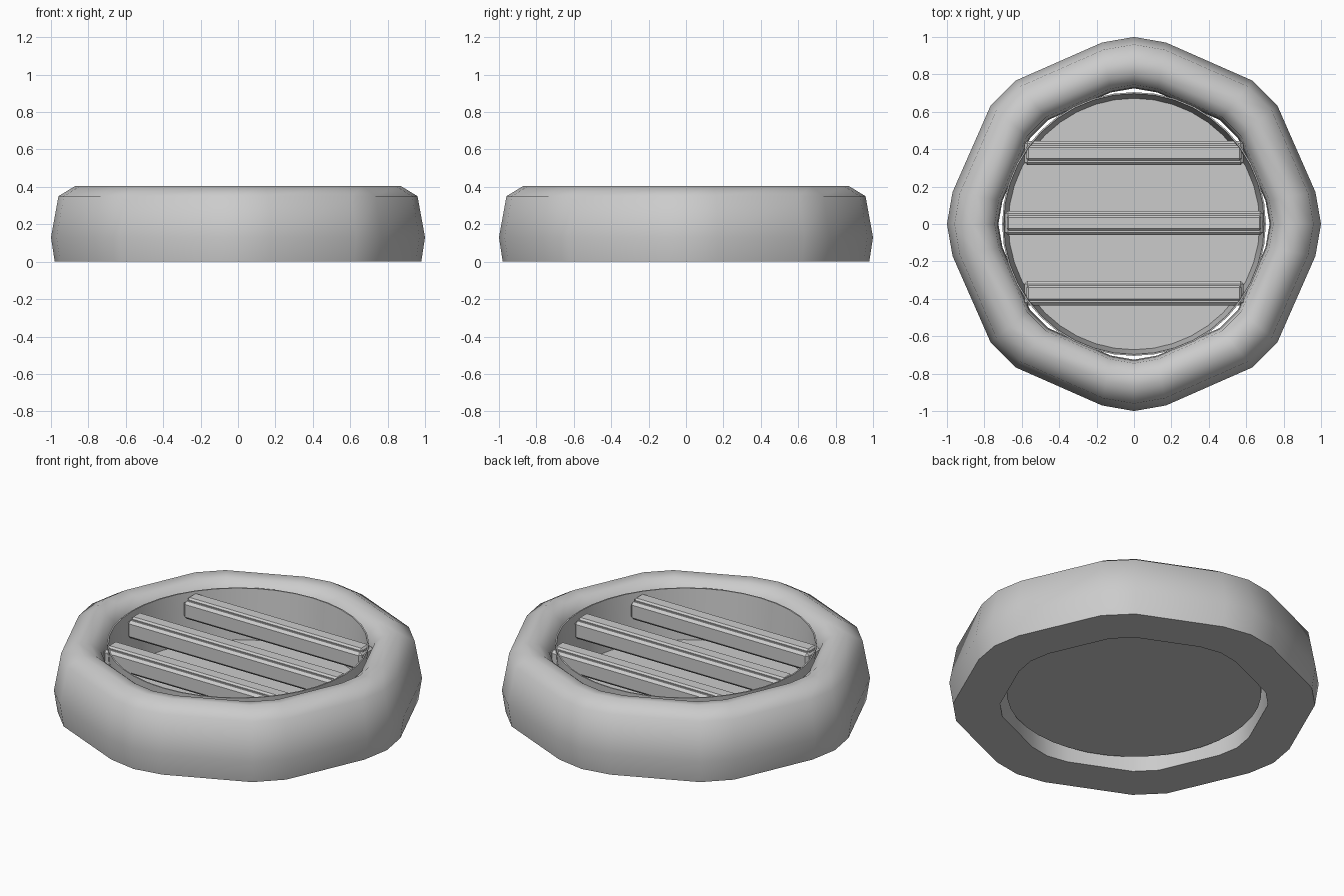
import bpy, bmesh, math

if "Cube" in bpy.data.objects:
    bpy.data.objects.remove(bpy.data.objects["Cube"])

grey = bpy.data.materials.new("light_grey")
grey.use_nodes = True
grey.diffuse_color = (0.6, 0.6, 0.6, 1)
bsdf = next(n for n in grey.node_tree.nodes if n.type == 'BSDF_PRINCIPLED')
bsdf.inputs["Base Color"].default_value = grey.diffuse_color


def finish(name, bm, smooth_angle):
    """Turn a bmesh into a named, shaded object."""
    bmesh.ops.recalc_face_normals(bm, faces=bm.faces)
    mesh = bpy.data.meshes.new(name)
    bm.to_mesh(mesh)
    bm.free()
    mesh.materials.append(grey)
    obj = bpy.data.objects.new(name, mesh)
    bpy.context.collection.objects.link(obj)
    bpy.ops.object.select_all(action='DESELECT')
    obj.select_set(True)
    bpy.context.view_layer.objects.active = obj
    bpy.ops.object.shade_smooth_by_angle(angle=math.radians(smooth_angle))
    return obj


def sweep(bm, outline, profile, closed):
    """Scale a flat outline by each (radius, height) and join the loops."""
    loops = [[bm.verts.new((x * r, y * r, z)) for x, y in outline]
             for r, z in profile]
    n = len(outline)
    pairs = list(zip(loops, loops[1:]))
    if closed:
        pairs.append((loops[-1], loops[0]))
    for a, b in pairs:
        for i in range(n):
            j = (i + 1) % n
            bm.faces.new((a[i], a[j], b[j], b[i]))
    return loops


def polar(r, degrees):
    a = math.radians(degrees)
    return r * math.cos(a), r * math.sin(a)


# Chunky outer ring: an octagon with softened corners
corner = [(1, 0), (0.985, 10), (0.994, 39.5), (0.994, 50.5), (0.985, 80)]
octagon = [polar(r, a + 90 * q) for q in range(4) for r, a in corner]
bm = bmesh.new()
sweep(bm, octagon, [(0.98, 0), (1, 0.13), (0.96, 0.35), (0.87, 0.405),
                    (0.80, 0.395), (0.745, 0.35), (0.73, 0.27), (0.725, 0)], True)
finish("outer_ring", bm, 60)

# Shallow round tub set in the ring, with a thin flared wall
circle = [polar(1, 360 * i / 40) for i in range(40)]
bm = bmesh.new()
tub = sweep(bm, circle, [(0.685, 0.07), (0.705, 0.375),
                         (0.697, 0.375), (0.672, 0.08)], False)
bm.faces.new(tub[0])
bm.faces.new(tub[-1])
finish("tub", bm, 35)


# Grille bars: bevelled beam with a raised strip on top
def block(name, half_length, y, width, bottom, top, bevel):
    bm = bmesh.new()
    bmesh.ops.create_cube(bm, size=1)
    for v in bm.verts:
        v.co = (v.co.x * 2 * half_length, y + v.co.y * width,
                bottom + (v.co.z + 0.5) * (top - bottom))
    bmesh.ops.bevel(bm, geom=bm.edges[:], offset=bevel, segments=1,
                    affect='EDGES')
    finish(name, bm, 20)


for label, y, half in (("front", -0.37, 0.585), ("middle", 0.005, 0.69),
                       ("back", 0.38, 0.585)):
    block(label + "_bar", half, y, 0.13, 0.24, 0.345, 0.015)
    block(label + "_bar_strip", half - 0.01, y, 0.08, 0.33, 0.36, 0.01)
